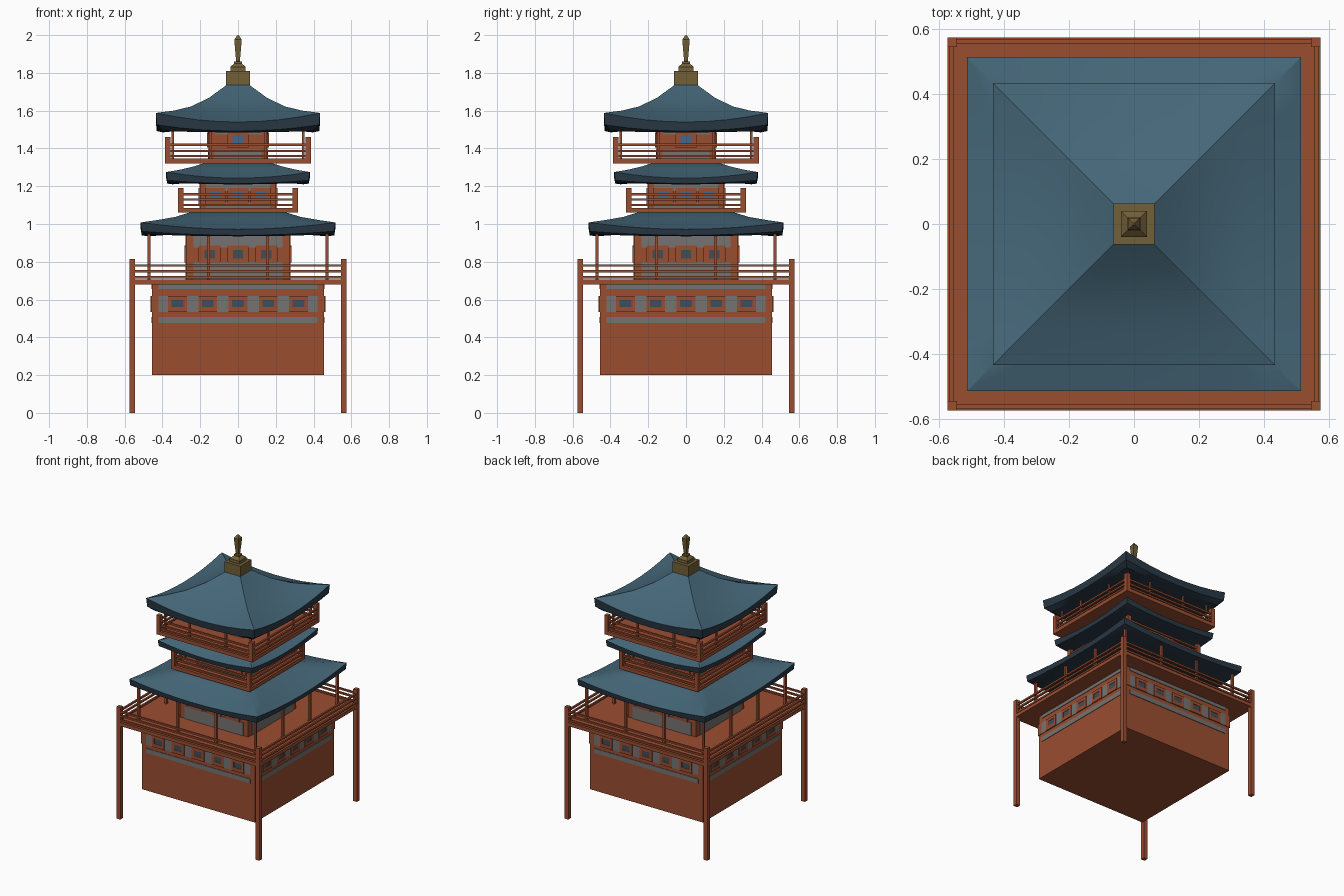
import bpy, bmesh
from math import pi
from mathutils import Matrix, Vector

if "Cube" in bpy.data.objects:
    bpy.data.objects.remove(bpy.data.objects["Cube"])


def material(name, rgb):
    m = bpy.data.materials.new(name)
    m.diffuse_color = (*rgb, 1)
    m.use_nodes = True
    m.node_tree.nodes["Principled BSDF"].inputs["Base Color"].default_value = m.diffuse_color
    return m


RED = material("red_wood", (0.33, 0.075, 0.03))
GREY = material("grey_plaster", (0.18, 0.175, 0.165))
TILE = material("blue_tile", (0.06, 0.135, 0.19))
DARK = material("dark_eave", (0.022, 0.04, 0.06))
PANE = material("window_pane", (0.05, 0.075, 0.095))
BLUE = material("blue_pane", (0.05, 0.14, 0.27))
GOLD = material("bronze", (0.17, 0.115, 0.04))


def finish(name, bm, *mats):
    me = bpy.data.meshes.new(name)
    bm.to_mesh(me)
    bm.free()
    for m in mats:
        me.materials.append(m)
    ob = bpy.data.objects.new(name, me)
    bpy.context.collection.objects.link(ob)
    return ob


def boxes(name, items, mat, turns=1):
    """Boxes as (x0, x1, y0, y1, z0, z1); turns=4 repeats them on all four sides."""
    bm = bmesh.new()
    for x0, x1, y0, y1, z0, z1 in items:
        for k in range(turns):
            place = Matrix.Translation(((x0 + x1) / 2, (y0 + y1) / 2, (z0 + z1) / 2))
            size = Matrix.Diagonal((x1 - x0, y1 - y0, z1 - z0, 1))
            bmesh.ops.create_cube(bm, size=1, matrix=Matrix.Rotation(k * pi / 2, 4, 'Z') @ place @ size)
    return finish(name, bm, mat)


def block(name, h, z0, z1, mat=RED):
    return boxes(name, [(-h, h, -h, h, z0, z1)], mat)


def wall_panels(name, h, w, bands, mat, out=0.004):
    """Flat horizontal bands of half width w on each wall."""
    boxes(name, [(-w, w, -h - out, -h + 0.01, a, b) for a, b in bands], mat, 4)


def windows(name, h, xs, fw, fz, pw, pz, pane, out=0.008):
    """Framed windows: frame bars around a recessed pane."""
    y0, y1 = -h - out, -h + 0.005
    bars = []
    for x in xs:
        bars += [(x - fw, x - pw, y0, y1, *fz), (x + pw, x + fw, y0, y1, *fz),
                 (x - pw, x + pw, y0, y1, fz[0], pz[0]), (x - pw, x + pw, y0, y1, pz[1], fz[1])]
    boxes(name + "_frames", bars, RED, 4)
    boxes(name + "_panes", [(x - pw, x + pw, -h - out * 0.7, y1, *pz) for x in xs], pane, 4)


def balcony(name, h, z0, z1, post, post_z, rails):
    block(name + "_deck", h, z0, z1)
    boxes(name + "_corner_posts", [(h - post, h, -h, -h + post, post_z[0], post_z[1])], RED, 4)
    boxes(name + "_rails", [(-h + post, h - post, -h + 0.005, -h + 0.018, z - 0.006, z + 0.006)
                            for z in rails], RED, 4)


def pillars(name, h, inner, z0, z1, r=0.008):
    boxes(name, [(x - r, x + r, -h - r, -h + r, z0, z1) for x in (-inner, inner, h)], RED, 4)


def roof(name, rings, dark_rings, n=8):
    """Square rings (half size, corner z, mid-side z), underside first, lofted upwards."""
    bm = bmesh.new()
    loops = []
    for h, zc, zm in rings:
        loop = []
        for k in range(4):
            rot = Matrix.Rotation(k * pi / 2, 3, 'Z')
            for i in range(n):
                t = -1 + 2 * i / n
                loop.append(bm.verts.new(rot @ Vector((t * h, -h, zm + (zc - zm) * t * t))))
        loops.append(loop)
    for j in range(len(loops) - 1):
        a, b = loops[j], loops[j + 1]
        for i in range(4 * n):
            m = (i + 1) % (4 * n)
            f = bm.faces.new((a[i], a[m], b[m], b[i]))
            f.material_index = 1 if j < dark_rings else 0
    bm.faces.new(loops[-1])
    f = bm.faces.new(loops[0][::-1])
    f.material_index = 1
    bmesh.ops.recalc_face_normals(bm, faces=bm.faces)
    ob = finish(name, bm, TILE, DARK)
    bpy.context.view_layer.objects.active = ob
    ob.select_set(True)
    bpy.ops.object.shade_smooth_by_angle(angle=0.5)
    ob.select_set(False)


# Ground storey hall
block("base_hall", 0.455, 0.20, 0.69)
wall_panels("base_plaster", 0.455, 0.42, [(0.475, 0.508), (0.535, 0.62), (0.655, 0.68)], GREY)
windows("base_windows", 0.455, [-0.32, -0.16, 0, 0.16, 0.32], 0.05, (0.535, 0.62),
        0.031, (0.56, 0.598), PANE)
boxes("base_wall_ends", [(s * 0.44 - 0.02, s * 0.44 + 0.02, -0.46, -0.44, 0.535, 0.62)
                         for s in (-1, 1)], RED, 4)

# Main deck on tall corner posts
balcony("main", 0.575, 0.68, 0.705, 0.03, (0, 0.815), [0.718, 0.75, 0.78])

# First storey
block("first_storey", 0.275, 0.70, 0.96)
wall_panels("first_plaster", 0.275, 0.235, [(0.705, 0.80), (0.875, 0.945)], GREY)
windows("first_windows", 0.275, [-0.15, 0, 0.15], 0.058, (0.795, 0.885), 0.027, (0.817, 0.862), PANE)
pillars("first_pillars", 0.47, 0.155, 0.70, 0.96)
roof("first_roof", [(0.26, 0.95, 0.95), (0.475, 0.945, 0.935), (0.51, 0.962, 0.94),
                    (0.515, 1.008, 0.972), (0.42, 1.022, 1.0), (0.33, 1.038, 1.03), (0.24, 1.066, 1.066)], 3)

# Second storey
balcony("second", 0.317, 1.06, 1.085, 0.028, (1.06, 1.19), [1.10, 1.13, 1.157])
block("second_storey", 0.20, 1.08, 1.24)
wall_panels("second_plaster", 0.20, 0.17, [(1.085, 1.115), (1.175, 1.23)], GREY)
windows("second_windows", 0.20, [-0.12, 0, 0.12], 0.055, (1.105, 1.19), 0.03, (1.14, 1.172), BLUE)
roof("second_roof", [(0.19, 1.225, 1.225), (0.345, 1.218, 1.21), (0.375, 1.232, 1.214),
                     (0.38, 1.275, 1.243), (0.31, 1.287, 1.268), (0.24, 1.303, 1.295), (0.17, 1.325, 1.325)], 3)

# Third storey
balcony("third", 0.387, 1.32, 1.347, 0.03, (1.32, 1.46), [1.36, 1.387, 1.42])
block("third_storey", 0.155, 1.34, 1.52)
wall_panels("third_plaster", 0.155, 0.125, [(1.347, 1.395), (1.475, 1.51)], GREY)
windows("third_windows", 0.155, [0], 0.055, (1.405, 1.485), 0.03, (1.43, 1.47), BLUE)
pillars("third_pillars", 0.345, 0.145, 1.34, 1.52, 0.006)
roof("third_roof", [(0.15, 1.51, 1.51), (0.395, 1.492, 1.485), (0.43, 1.525, 1.492),
                    (0.435, 1.588, 1.54), (0.34, 1.60, 1.573), (0.25, 1.622, 1.61),
                    (0.155, 1.667, 1.663), (0.055, 1.74, 1.74)], 3)

# Finial: square base, stepped cap and flared spire
block("finial_base", 0.063, 1.735, 1.81, GOLD)
bm = bmesh.new()
prev = None
for h, z in [(0.04, 1.81), (0.04, 1.832), (0.02, 1.85), (0.02, 1.86), (0.01, 1.862),
             (0.019, 1.965), (0.019, 1.978), (0.003, 2.0)]:
    ring = [bm.verts.new((x * h, y * h, z)) for x, y in ((-1, -1), (1, -1), (1, 1), (-1, 1))]
    if prev:
        for i in range(4):
            bm.faces.new((prev[i], prev[(i + 1) % 4], ring[(i + 1) % 4], ring[i]))
    prev = ring
bm.faces.new(prev)
finish("finial_spire", bm, GOLD)
